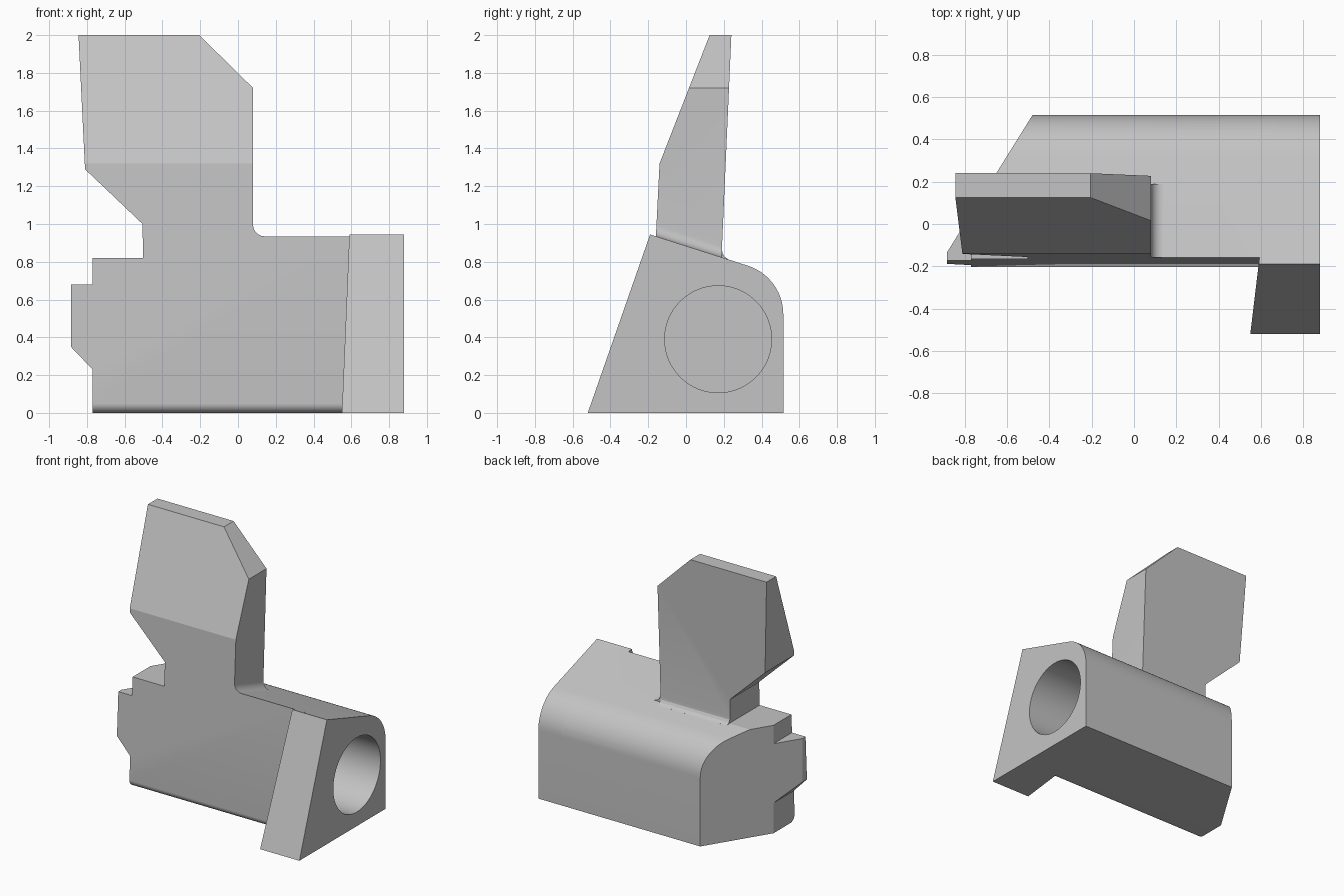
import bpy, bmesh
from math import sin, cos, radians

cube = bpy.data.objects.get("Cube")
if cube:
    bpy.data.objects.remove(cube, do_unlink=True)

grey = bpy.data.materials.new("plain_grey")
grey.use_nodes = True
grey.diffuse_color = (0.55, 0.55, 0.55, 1)
grey.node_tree.nodes["Principled BSDF"].inputs["Base Color"].default_value = (0.55, 0.55, 0.55, 1)


def arc(cx, cy, r, start, end, steps):
    angles = [radians(start + (end - start) * i / steps) for i in range(steps + 1)]
    return [(cx + r * cos(a), cy + r * sin(a)) for a in angles]


def prism(name, outline, axis, lo, hi, warp=None):
    """Extrude a 2D outline along an axis; warp may shift each corner."""
    place = {"x": lambda a, b, t: (t, a, b),
             "y": lambda a, b, t: (a, t, b),
             "z": lambda a, b, t: (a, b, t)}[axis]
    bm = bmesh.new()
    rings = [[bm.verts.new(place(a, b, t)) for a, b in outline] for t in (lo, hi)]
    n = len(outline)
    for ring in rings:
        bm.faces.new(ring)
    for i in range(n):
        j = (i + 1) % n
        bm.faces.new((rings[0][i], rings[0][j], rings[1][j], rings[1][i]))
    if warp:
        for v in bm.verts:
            warp(v.co)
    bmesh.ops.recalc_face_normals(bm, faces=bm.faces)
    mesh = bpy.data.meshes.new(name)
    bm.to_mesh(mesh)
    bm.free()
    mesh.materials.append(grey)
    obj = bpy.data.objects.new(name, mesh)
    bpy.context.collection.objects.link(obj)
    return obj


def combine(target, other, operation):
    mod = target.modifiers.new("combine", "BOOLEAN")
    mod.operation = operation
    mod.solver = "EXACT"
    mod.object = other
    bpy.context.view_layer.objects.active = target
    bpy.ops.object.modifier_apply(modifier=mod.name)
    bpy.data.objects.remove(other, do_unlink=True)


def front_y(z):
    return -0.14 - 0.05 * (1.32 - z)


def top_z(y):
    return 0.82 - 0.32 * (y - 0.2)


# Shared rounded back and sloping top of the housing
back = [(0.515, 0)] + arc(0.245, 0.522, 0.27, 0, 72.3, 14)

# Housing: side profile trimmed by its front outline and its plan
toe = arc(front_y(0.05) + 0.05, 0.05, 0.05, 180, 270, 8)
body = prism("lever_block", back + [(front_y(0.935), top_z(front_y(0.935)))] + toe, "x", -1, 0.7)
front_outline = [(-0.77, -0.1), (0.8, -0.1), (0.8, 1.1), (-0.5, 1.1), (-0.5, 0.82),
                 (-0.77, 0.82), (-0.77, 0.68), (-0.885, 0.68), (-0.885, 0.35), (-0.77, 0.23)]
combine(body, prism("front_trim", front_outline, "y", -1, 1), "INTERSECT")
plan = [(-1, -0.6), (-1, -0.32), (-0.427, 0.6), (0.9, 0.6), (0.9, -0.6)]
combine(body, prism("plan_trim", plan, "z", -0.5, 1.5), "INTERSECT")


# End block with the sloping front foot and angled inner side
def angle_inner_side(co):
    if co.x < 0.7:
        co.x = 0.55 + 0.12 * (co.y + 0.52)


end_profile = back + [(-0.19, top_z(-0.19)), (-0.52, 0)]
combine(body, prism("end_block", end_profile, "x", 0.55, 0.88, angle_inner_side), "UNION")

# Upright paddle: tapered side profile trimmed by its front outline
paddle_profile = [(front_y(0.7), 0.7), (-0.14, 1.32), (0.125, 2.0), (0.24, 2.0), (0.19, 0.87),
                  (0.193, 0.845), (0.203, 0.828), (0.225, 0.812), (0.21, 0.7)]
paddle = prism("paddle", paddle_profile, "x", -1, 0.5)
paddle_outline = [(-0.5, 0.5), (-0.505, 1.0), (-0.81, 1.29), (-0.845, 2.1), (-0.845, 2.1),
                  (-0.307, 2.1), (0.08, 1.72), (0.08, 0.5)]
paddle_outline[3:5] = [(-0.847, 2.05)]
paddle_outline[4] = (-0.256, 2.05)
combine(paddle, prism("paddle_trim", paddle_outline, "y", -1, 1), "INTERSECT")
combine(body, paddle, "UNION")


# Fillet where the paddle edge meets the sloping top
def follow_slope(co):
    co.z += top_z(co.y)
    if co.y < 0:
        co.y = front_y(co.z)


fillet = arc(0.14, 0.06, 0.06, 180, 270, 8) + [(0.14, -0.03), (0.06, -0.03), (0.06, 0.06)]
combine(body, prism("paddle_fillet", fillet, "y", front_y(0.935), 0.19, follow_slope), "UNION")

# Blind round bore in the end face
combine(body, prism("bore", arc(0.17, 0.39, 0.283, 0, 354.375, 63), "x", -0.35, 1), "DIFFERENCE")

bpy.ops.object.select_all(action="DESELECT")
body.select_set(True)
bpy.context.view_layer.objects.active = body
bpy.ops.object.shade_smooth_by_angle(angle=radians(15))
